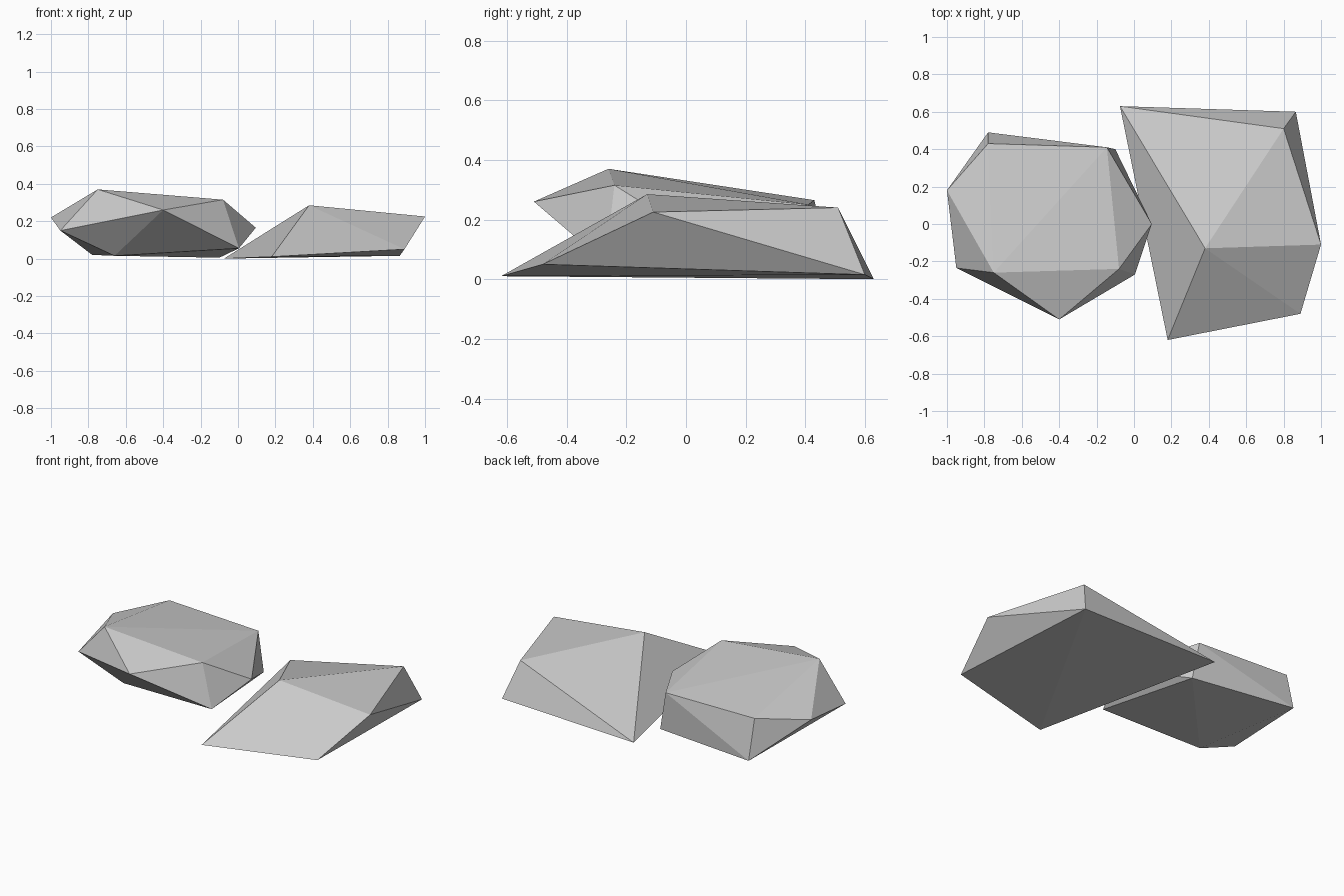
import bpy, bmesh

if "Cube" in bpy.data.objects:
    bpy.data.objects.remove(bpy.data.objects["Cube"])

stone = bpy.data.materials.new("grey stone")
stone.diffuse_color = (0.6, 0.6, 0.6, 1)
stone.use_nodes = True
stone.node_tree.nodes["Principled BSDF"].inputs["Base Color"].default_value = stone.diffuse_color


def rock(name, corners):
    """Faceted rock: the convex hull around a few corner points."""
    bm = bmesh.new()
    for c in corners:
        bm.verts.new(c)
    bmesh.ops.convex_hull(bm, input=bm.verts[:])
    loose = [v for v in bm.verts if not v.link_faces]
    bmesh.ops.delete(bm, geom=loose, context='VERTS')
    bmesh.ops.recalc_face_normals(bm, faces=bm.faces[:])
    me = bpy.data.meshes.new(name)
    bm.to_mesh(me)
    bm.free()
    me.materials.append(stone)
    ob = bpy.data.objects.new(name, me)
    bpy.context.collection.objects.link(ob)
    return ob


# Tall rounded rock on the left
rock("left_rock", [
    (-0.75, -0.26, 0.37), (-0.08, -0.24, 0.315),    # crown, front edge
    (-0.78, 0.43, 0.265), (-0.145, 0.41, 0.25),     # crown, back edge
    (-0.40, -0.51, 0.26), (-0.95, -0.235, 0.15),    # girdle
    (-1.0, 0.18, 0.22), (0.095, 0.0, 0.165),
    (0.005, -0.27, 0.055), (-0.10, 0.40, 0.005),    # base
    (-0.78, 0.49, 0.02), (-0.66, -0.20, 0.015),
])

# Flat wedge-shaped rock on the right
rock("right_rock", [
    (0.38, -0.13, 0.285), (0.80, 0.51, 0.24), (1.0, -0.11, 0.225),  # top
    (-0.075, 0.63, 0.0), (0.18, -0.62, 0.01),                       # base
    (0.89, -0.48, 0.05), (0.865, 0.60, 0.015),
])
